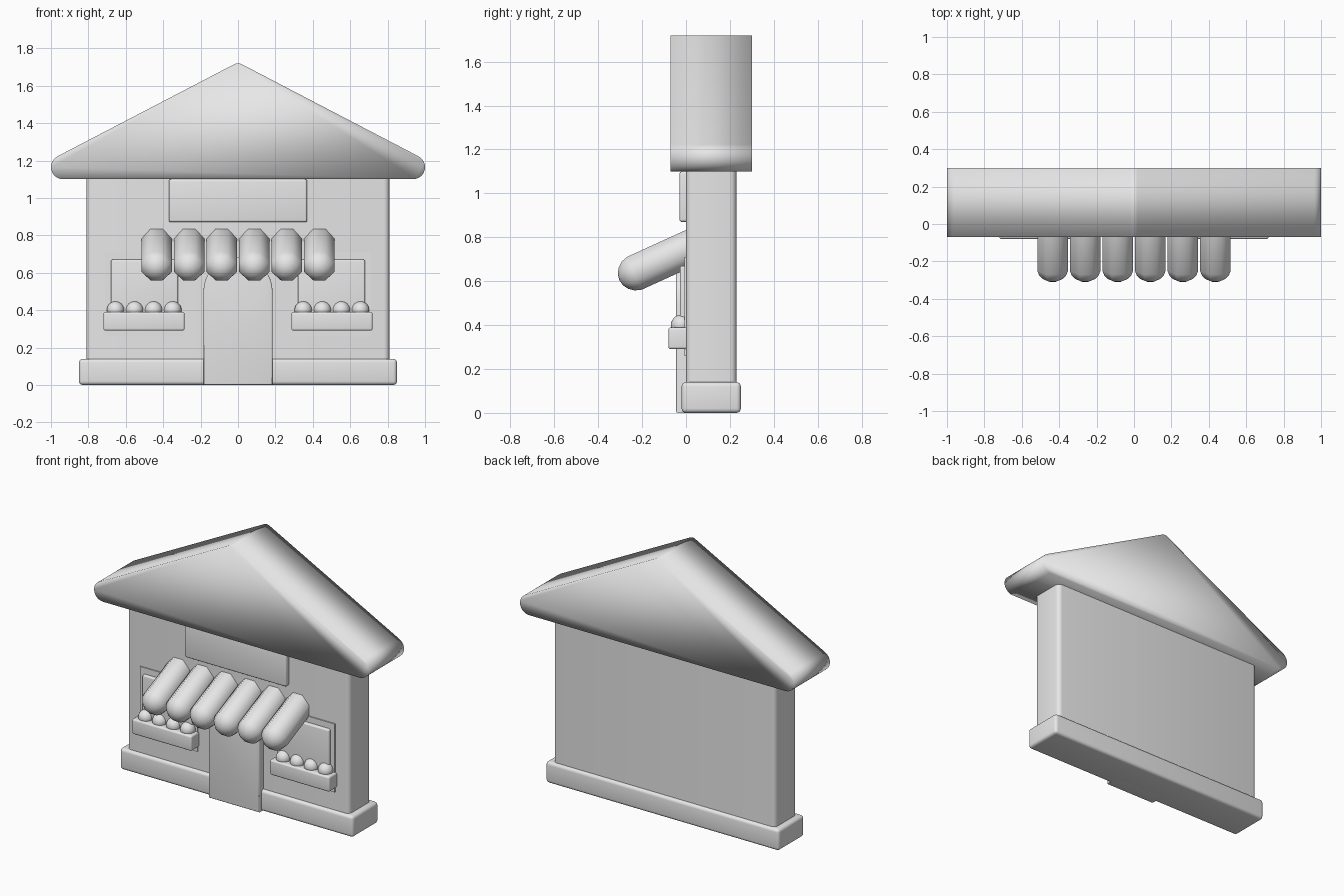
import bpy, bmesh, math
from mathutils import Matrix, Vector

cube = bpy.data.objects.get("Cube")
if cube:
    bpy.data.objects.remove(cube, do_unlink=True)

GREY = (0.8, 0.8, 0.8, 1)
mat = bpy.data.materials.new("plain grey")
mat.use_nodes = True
mat.diffuse_color = GREY
mat.node_tree.nodes["Principled BSDF"].inputs["Base Color"].default_value = GREY


def finish(name, bm, angle=40):
    """Turn a bmesh into a smooth-shaded object."""
    bmesh.ops.recalc_face_normals(bm, faces=bm.faces)
    mesh = bpy.data.meshes.new(name)
    bm.to_mesh(mesh)
    bm.free()
    mesh.materials.append(mat)
    obj = bpy.data.objects.new(name, mesh)
    bpy.context.collection.objects.link(obj)
    bpy.ops.object.select_all(action='DESELECT')
    obj.select_set(True)
    bpy.context.view_layer.objects.active = obj
    if angle:
        bpy.ops.object.shade_smooth_by_angle(angle=math.radians(angle))
    else:
        bpy.ops.object.shade_smooth()
    return obj


def box(name, xs, ys, zs, bevel=0.0, upright_only=False):
    """Box between the given limits, with rounded edges."""
    bm = bmesh.new()
    size = [b - a for a, b in (xs, ys, zs)]
    mid = [(a + b) / 2 for a, b in (xs, ys, zs)]
    bmesh.ops.create_cube(bm, size=1, matrix=Matrix.Translation(mid) @ Matrix.Diagonal((*size, 1)))
    if bevel:
        edges = [e for e in bm.edges if not upright_only
                 or abs(e.verts[0].co.z - e.verts[1].co.z) > 0.01]
        bmesh.ops.bevel(bm, geom=edges, offset=bevel, segments=4, profile=0.5, affect='EDGES')
    return finish(name, bm)


def arc(cx, cz, r, start, end, steps):
    angles = [math.radians(start + (end - start) * i / steps) for i in range(steps + 1)]
    return [(cx + r * math.cos(a), cz + r * math.sin(a)) for a in angles]


def slab(name, outline, front, back, angle=40, bevel=0.0):
    """Extrude an x-z outline from front to back."""
    bm = bmesh.new()
    face = bm.faces.new([bm.verts.new((x, front, z)) for x, z in outline])
    rim = list(face.edges)
    res = bmesh.ops.extrude_face_region(bm, geom=[face], use_keep_orig=True)
    moved = [g for g in res["geom"] if isinstance(g, bmesh.types.BMVert)]
    bmesh.ops.translate(bm, verts=moved, vec=(0, back - front, 0))
    if bevel:
        bmesh.ops.bevel(bm, geom=rim, offset=bevel, segments=3, profile=0.5, affect='EDGES')
    return finish(name, bm, angle)


# Walls, plinth and sign board
box("wall", (-0.81, 0.81), (0, 0.23), (0.05, 1.15), 0.03, upright_only=True)
box("plinth", (-0.85, 0.85), (-0.02, 0.25), (0, 0.14), 0.02)
box("sign_board", (-0.37, 0.37), (-0.03, 0.05), (0.87, 1.1), 0.012)

# Gable roof with rounded eaves and ridge
slope = 62.7
roof = (arc(0.935, 1.165, 0.065, -90, slope, 12)
        + arc(0, 1.68, 0.04, slope, 180 - slope, 6)
        + arc(-0.935, 1.165, 0.065, 180 - slope, 270, 12))
slab("roof", roof, -0.07, 0.3, angle=0)

# Arched door
door = [(-0.185, 0), (0.185, 0)] + arc(0, 0.5, 0.185, 0, 180, 16)
slab("door", door, -0.045, 0.05, bevel=0.008)

# Windows, each with a crate of round fruit below
for side, s in (("left", 1), ("right", -1)):
    def span(a, b):
        return sorted((s * a, s * b))
    box(side + "_window_frame", span(0.29, 0.71), (-0.007, 0.03), (0.26, 0.71))
    box(side + "_window_pane", span(0.32, 0.68), (-0.028, 0.03), (0.3, 0.67), 0.01)
    box(side + "_crate", span(0.285, 0.72), (-0.08, 0.03), (0.29, 0.39), 0.012)
    for i in range(4):
        bm = bmesh.new()
        spot = Vector((s * (0.349 + 0.102 * i), -0.022, 0.4))
        bmesh.ops.create_uvsphere(bm, u_segments=20, v_segments=12, radius=0.047,
                                  matrix=Matrix.Translation(spot))
        finish(f"{side}_fruit_{i + 1}", bm, angle=0)

# Awning made of slanted eight-sided capsules
low, high = Vector((0, -0.222, 0.642)), Vector((0, 0.03, 0.757))
run = high - low
for i in range(6):
    bm = bmesh.new()
    bmesh.ops.create_uvsphere(bm, u_segments=8, v_segments=9, radius=0.09)
    for v in bm.verts:
        if v.co.z > 0:
            v.co.z += run.length
    turn = run.to_track_quat('Z', 'Y').to_matrix().to_4x4()
    place = Matrix.Translation(low + Vector(((i - 2.5) * 0.174, 0, 0)))
    bm.transform(place @ turn @ Matrix.Rotation(math.pi / 8, 4, 'Z'))
    finish(f"awning_roll_{i + 1}", bm, angle=60)
